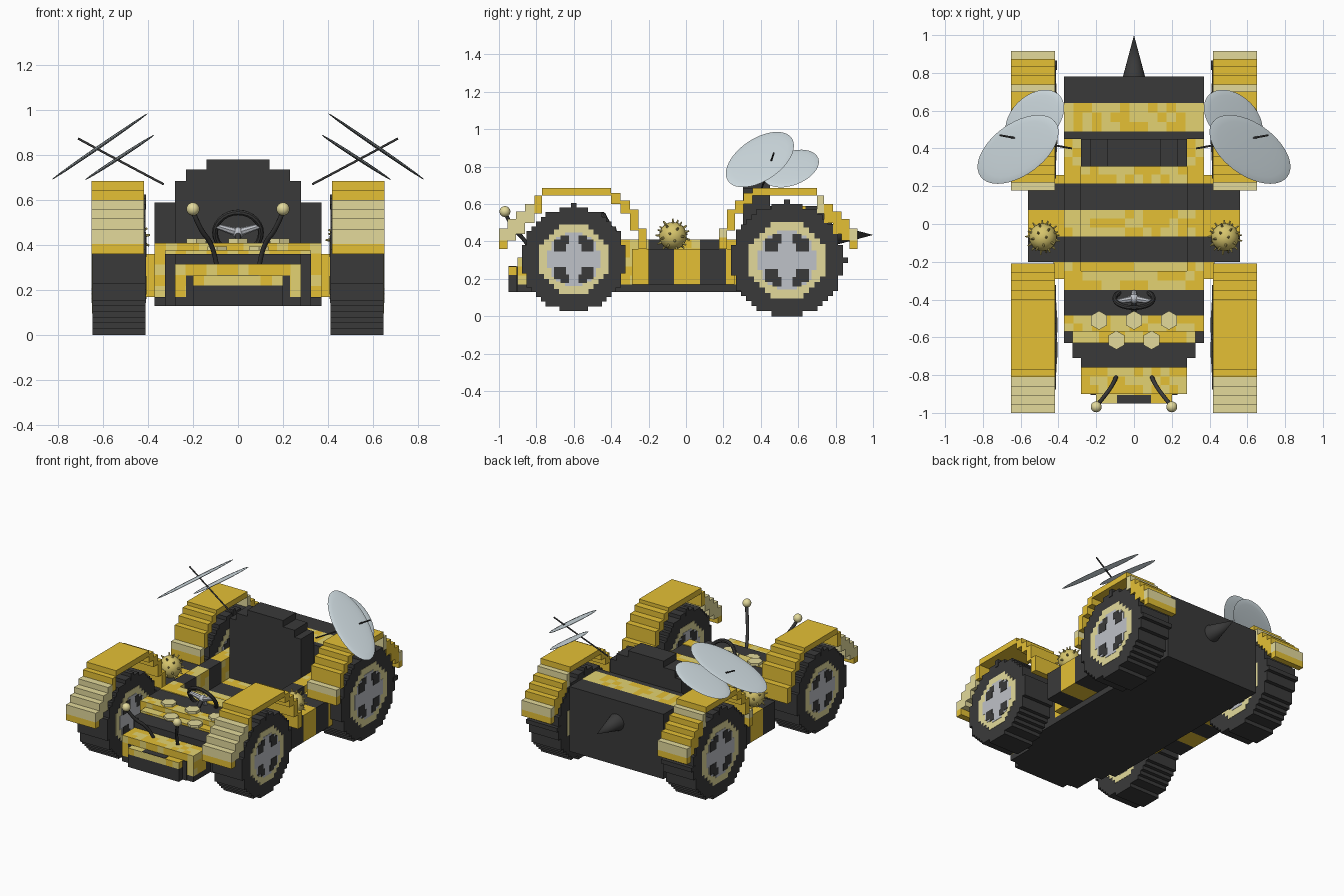
import bpy, bmesh, math, random
from mathutils import Vector, Matrix

if "Cube" in bpy.data.objects:
    bpy.data.objects.remove(bpy.data.objects["Cube"])
rng = random.Random(4)


def material(name, r, g, b):
    m = bpy.data.materials.new(name)
    m.use_nodes = True
    m.diffuse_color = (r, g, b, 1)
    m.node_tree.nodes["Principled BSDF"].inputs["Base Color"].default_value = (r, g, b, 1)
    return m


DARK = material("charcoal", .042, .042, .042)
YELLOW = material("honey_yellow", .78, .53, .036)
LIGHT = material("pale_yellow", .77, .65, .17)
CREAM = material("cream", .77, .70, .33)
GREY = material("hub_grey", .52, .54, .58)
WING = material("wing_grey", .67, .76, .80)
GOLD = material("spike_gold", .68, .56, .15)


def finish(name, bm, mats, smooth=False):
    bmesh.ops.recalc_face_normals(bm, faces=bm.faces)
    me = bpy.data.meshes.new(name)
    bm.to_mesh(me)
    bm.free()
    for m in mats:
        me.materials.append(m)
    ob = bpy.data.objects.new(name, me)
    bpy.context.collection.objects.link(ob)
    if smooth:
        bpy.ops.object.select_all(action='DESELECT')
        ob.select_set(True)
        bpy.context.view_layer.objects.active = ob
        bpy.ops.object.shade_smooth_by_angle(angle=math.radians(40))
    return ob


def box(name, x, y, z, mat, patchy=False):
    """Box from (min, max) pairs; patchy ones get a random two-tone block pattern."""
    bm = bmesh.new()
    size = [b - a for a, b in (x, y, z)]
    mid = [(a + b) / 2 for a, b in (x, y, z)]
    bmesh.ops.create_cube(bm, size=1, matrix=Matrix.Translation(mid) @ Matrix.Diagonal((*size, 1)))
    if patchy:
        for axis, (a, b) in enumerate((x, y, z)):
            n = max(1, round((b - a) / .048))
            for i in range(1, n):
                co, no = Vector((0, 0, 0)), Vector((0, 0, 0))
                co[axis], no[axis] = a + (b - a) * i / n, 1
                bmesh.ops.bisect_plane(bm, geom=bm.verts[:] + bm.edges[:] + bm.faces[:],
                                       plane_co=co, plane_no=no)
        for f in bm.faces:
            f.material_index = int(rng.random() < .42)
    return finish(name, bm, [mat, LIGHT] if patchy else [mat])


def sided(s, a, b):
    return (a, b) if s > 0 else (-b, -a)


def stepped_disc(name, x, cy, cz, r, cells, mat):
    """Blocky circle in the y-z plane, extruded along x."""
    step = r / cells
    quarter = []
    for i in range(cells):
        h = round(math.sqrt(cells ** 2 - (i + .5) ** 2)) * step
        quarter += [(i * step, h), ((i + 1) * step, h)]
    quarter = quarter[1:]
    quarter.append((r, 0))
    ring = []
    for k in range(4):
        for u, v in quarter[:-1]:
            for _ in range(k):
                u, v = v, -u
            if not ring or (abs(ring[-1][0] - u) + abs(ring[-1][1] - v)) > 1e-5:
                ring.append((u, v))
    bm = bmesh.new()
    f = bm.faces.new([bm.verts.new((x[0], cy + u, cz + v)) for u, v in ring])
    ext = bmesh.ops.extrude_face_region(bm, geom=[f])
    bmesh.ops.translate(bm, vec=(x[1] - x[0], 0, 0),
                        verts=[v for v in ext["geom"] if isinstance(v, bmesh.types.BMVert)])
    return finish(name, bm, [mat])


def aim(p, direction):
    return Matrix.Translation(p) @ Vector(direction).to_track_quat('Z', 'Y').to_matrix().to_4x4()


def cone(bm, p, q, r1, r2, seg=12):
    p, q = Vector(p), Vector(q)
    bmesh.ops.create_cone(bm, cap_ends=True, segments=seg, radius1=r1, radius2=r2,
                          depth=(q - p).length, matrix=aim((p + q) / 2, q - p))


def rod(name, points, r, mat):
    cu = bpy.data.curves.new(name, 'CURVE')
    cu.dimensions, cu.bevel_depth, cu.bevel_resolution, cu.use_fill_caps = '3D', r, 2, True
    sp = cu.splines.new('NURBS')
    sp.points.add(len(points) - 1)
    for p, co in zip(sp.points, points):
        p.co = (*co, 1)
    sp.use_endpoint_u, sp.order_u = True, 3
    cu.materials.append(mat)
    bpy.context.collection.objects.link(bpy.data.objects.new(name, cu))


def ball(name, p, r, mat):
    bm = bmesh.new()
    bmesh.ops.create_uvsphere(bm, u_segments=20, v_segments=12, radius=r, matrix=Matrix.Translation(p))
    return finish(name, bm, [mat], True)


# Striped solid body: back, front, half width, base height, top height, material
for i, (y0, y1, w, z0, z1, m) in enumerate([
        (.64, .78, .37, .13, .59, DARK), (.49, .64, .37, .17, .59, YELLOW),
        (.45, .49, .37, .17, .59, DARK), (-.35, -.25, .37, .17, .41, YELLOW),
        (-.485, -.35, .37, .17, .405, DARK), (-.57, -.485, .37, .17, .41, YELLOW),
        (-.63, -.57, .325, .17, .375, YELLOW), (-.71, -.63, .325, .13, .36, DARK),
        (-.76, -.71, .28, .13, .36, DARK), (-.9, -.76, .28, .17, .315, YELLOW),
        (-.95, -.9, .2, .22, .265, YELLOW), (-.95, -.9, .2, .13, .22, DARK)]):
    box(f"body_section_{i}", (-w, w), (y0, y1), (z0, z1), m, m is YELLOW)
box("underbody", (-.37, .37), (-.63, .64), (.13, .17), DARK)
box("nose_underbody", (-.28, .28), (-.9, -.71), (.13, .17), DARK)
box("grille", (-.23, .23), (-.906, -.9), (.13, .265), DARK)
box("nose_plate", (-.09, .09), (-.949, -.906), (.262, .268), DARK)

# Cockpit floor and low walls, continuing the stripes into the lower side pods
for i, (y0, y1, m) in enumerate([(.215, .45, YELLOW), (.075, .215, DARK), (-.065, .075, YELLOW),
                                 (-.2, -.065, DARK), (-.25, -.2, YELLOW)]):
    box(f"cockpit_floor_{i}", (-.28, .28), (y0, y1), (.17, .26), m, m is YELLOW)
    for s in (1, -1):
        box(f"cockpit_wall_{i}", sided(s, .28, .37), (y0, y1), (.17, .41), m, m is YELLOW)
        if 0 < i < 4:
            box(f"side_pod_{i}", sided(s, .37, .56), (y0, y1), (.17, .36), m)
for s in (1, -1):
    box("front_pod_link", sided(s, .37, .425), (-.29, -.2), (.17, .36), YELLOW)
    box("rear_pod_link", sided(s, .37, .56), (.215, .26), (.17, .36), YELLOW)

# Stepped seat back
for w, z0, z1 in [(.28, .26, .685), (.23, .685, .735), (.14, .735, .78)]:
    box("seat_back", (-w, w), (.305, .45), (z0, z1), DARK)

# Honeycomb plates on the hood
for x, y, z in [(0, -.51, .41), (.185, -.51, .41), (-.185, -.51, .41), (.093, -.615, .375), (-.093, -.615, .375)]:
    bm = bmesh.new()
    cone(bm, (x, y, z), (x, y, z + .018), .05, .05, 6)
    finish("honeycomb_plate", bm, [CREAM])

# Wheels: blocky tyre, tread pegs and hub faces on both sides
for end, cy, cz, r, hub in [("front", -.6, .305, .277, .185), ("rear", .54, .3, .3, .205)]:
    for s in (1, -1):
        stepped_disc(f"{end}_tyre", sided(s, .412, .646), cy, cz, r, 11, DARK)
        for u, v in [(0, 1), (1, 0)][:2 if end == "rear" else 1]:
            c, d = cy + u * r, cz + v * r
            box(f"{end}_tread_peg", sided(s, .408, .65), (c - .015 - u * .01, c + .015 + u * .01),
                (d - .015 - v * .01, d + .015 + v * .01), DARK)
        for face, out in [(.646, 1), (.412, -1)]:
            layers = [sorted((s * face, s * (face + out * t))) for t in (.002, .004, .006)]
            stepped_disc(f"{end}_hub_ring", layers[0], cy, cz, hub, 7, CREAM)
            stepped_disc(f"{end}_hub", layers[1], cy, cz, hub * .77, 6, GREY)
            for a in (1, -1):
                for b in (1, -1):
                    for du, dv, h in [(.4, .4, .17), (.26, .56, .12)]:
                        u, v, e = cy + a * du * hub, cz + b * dv * hub, h * hub
                        box(f"{end}_hub_hole", layers[2], (u - e, u + e), (v - e, v + e), DARK)

# Stepped fenders with a pale band; the rear ones mirror the front ones
STEPS = [(-1, -.955, .36, .405), (-1, -.955, .405, .47), (-.955, -.91, .405, .52), (-.91, -.86, .44, .56),
         (-.86, -.81, .5, .6), (-.81, -.77, .55, .645), (-.77, -.4, .645, .685), (-.4, -.35, .6, .66),
         (-.35, -.3, .55, .62), (-.3, -.255, .46, .57), (-.255, -.21, .36, .42), (-.255, -.21, .42, .47)]
for s in (1, -1):
    for i, (y0, y1, z0, z1) in enumerate(STEPS):
        box("front_fender", sided(s, .418, .65), (y0, y1), (z0, z1), CREAM if 0 < i < 5 else YELLOW)
        box("rear_fender", sided(s, .418, .65), (-.02 - y1 * .937, -.02 - y0 * .937), (z0, z1),
            CREAM if i in (1, 5, 11) else YELLOW)

# Stinger
bm = bmesh.new()
cone(bm, (0, .775, .435), (0, 1, .435), .06, 0, 20)
finish("stinger", bm, [DARK], True)

# Steering wheel facing the driver
tilt = aim((0, -.395, .455), (0, .88, .47))
bm = bmesh.new()
rings, sides = 28, 8
grid = [[bm.verts.new(tilt @ Vector(((.102 + .013 * math.cos(q)) * math.cos(p),
                                     (.102 + .013 * math.cos(q)) * math.sin(p), .013 * math.sin(q))))
         for q in (math.tau * j / sides for j in range(sides))]
        for p in (math.tau * i / rings for i in range(rings))]
for i in range(rings):
    for j in range(sides):
        k, n = (i + 1) % rings, (j + 1) % sides
        bm.faces.new((grid[i][j], grid[k][j], grid[k][n], grid[i][n]))
finish("steering_wheel", bm, [DARK], True)
bm = bmesh.new()
hub = Vector((0, -.395, .455))
for dx, dz in [(1, .35), (-1, .35), (0, -1)]:
    d = Vector((dx, -.5 * dz, .88 * dz)).normalized()
    cone(bm, hub, hub + d * .1, .02, .012, 8)
bmesh.ops.create_uvsphere(bm, u_segments=12, v_segments=8, radius=.026, matrix=tilt)
finish("steering_spokes", bm, [GREY], True)
rod("steering_column", [(0, -.395, .455), (0, -.43, .43), (0, -.46, .4)], .014, DARK)

for s in (1, -1):
    # Antennae
    rod("antenna", [(s * .095, -.81, .31), (s * .11, -.85, .4), (s * .17, -.93, .47), (s * .2, -.965, .55)], .011, DARK)
    ball("antenna_tip", (s * .2, -.968, .56), .029, CREAM)
    # Spiked balls on the side pods
    c = Vector((s * .482, -.07, .43))
    ball("spiked_ball", c, .074, GOLD)
    bm = bmesh.new()
    for i in range(32):
        z = 1 - (2 * i + 1) / 32
        t, h = i * 2.39996, math.sqrt(1 - z * z)
        d = Vector((h * math.cos(t), h * math.sin(t), z))
        cone(bm, c + d * .065, c + d * .094, .008, .004, 6)
    finish("ball_spikes", bm, [GOLD])
    # Wings: tilted flat ellipses, and the rod that carries them
    for name, p, slope, a, b, turn in [("large_wing", (.614, .395, .838), 34.6, .283, .145, 27),
                                       ("small_wing", (.525, .56, .79), 33, .2, .13, 30)]:
        bm = bmesh.new()
        bmesh.ops.create_uvsphere(bm, u_segments=40, v_segments=10, radius=1, matrix=(
            Matrix.Diagonal((s, 1, 1, 1)) @ Matrix.Translation(p)
            @ Matrix.Rotation(math.radians(slope), 4, 'Y') @ Matrix.Rotation(math.radians(-turn), 4, 'Z')
            @ Matrix.Diagonal((a, b, .008, 1))))
        finish(name, bm, [WING], True)
    rod("wing_rod", [(s * .33, .4, .67), (s * .52, .435, .77), (s * .71, .47, .873)], .005, DARK)
